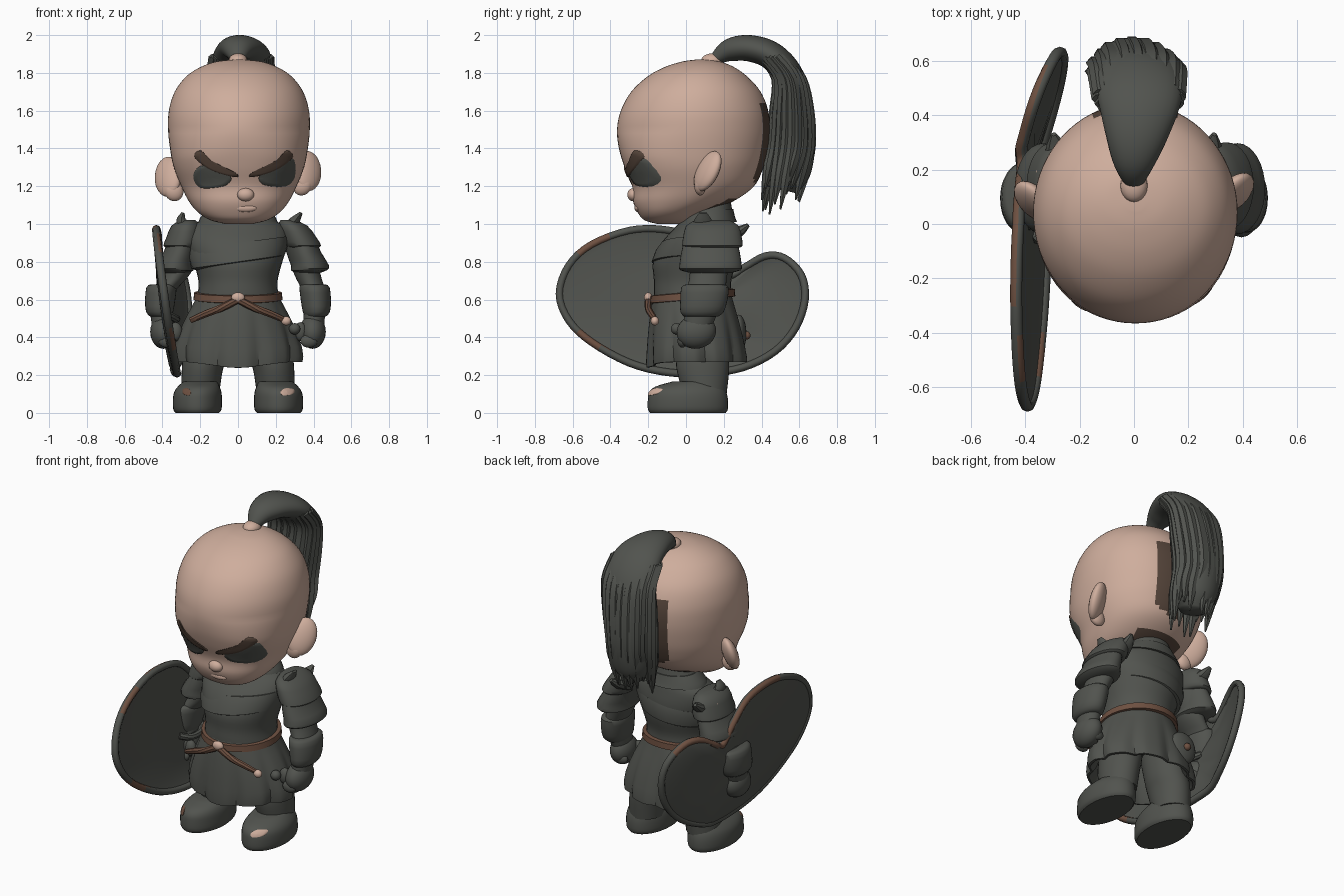
import bpy, bmesh, math, random
from mathutils import Vector
from mathutils.bvhtree import BVHTree

random.seed(4)
if "Cube" in bpy.data.objects:
    bpy.data.objects.remove(bpy.data.objects["Cube"])


def material(name, rgb):
    m = bpy.data.materials.new(name)
    m.use_nodes = True
    m.diffuse_color = (*rgb, 1)
    bsdf = m.node_tree.nodes["Principled BSDF"]
    bsdf.inputs["Base Color"].default_value = (*rgb, 1)
    bsdf.inputs["Roughness"].default_value = 0.8
    return m


SKIN = material("skin", (0.62, 0.42, 0.335))
DARK = material("charcoal", (0.083, 0.087, 0.077))
BROWN = material("leather_brown", (0.155, 0.08, 0.052))
BROW = material("dark_brown", (0.09, 0.058, 0.042))


def finish(bm, name, mats, angle=40, rule=None):
    bmesh.ops.recalc_face_normals(bm, faces=bm.faces)
    for f in bm.faces:
        f.smooth = True
        if rule:
            f.material_index = rule(f.calc_center_median())
    me = bpy.data.meshes.new(name)
    bm.to_mesh(me)
    bm.free()
    me.set_sharp_from_angle(angle=math.radians(angle))
    for m in mats if isinstance(mats, list) else [mats]:
        me.materials.append(m)
    ob = bpy.data.objects.new(name, me)
    bpy.context.collection.objects.link(ob)
    return ob


def spline(pts, n=4, closed=False):
    """Catmull-Rom through tuples of any length"""
    out, k = [], len(pts)
    at = lambda i: pts[i % k] if closed else pts[min(max(i, 0), k - 1)]
    for i in range(k if closed else k - 1):
        for j in range(n):
            t = j / n
            out.append(tuple(0.5 * (2 * b + (c - a) * t + (2 * a - 5 * b + 4 * c - d) * t * t
                                    + (3 * b - a - 3 * c + d) * t ** 3)
                             for a, b, c, d in zip(at(i - 1), at(i), at(i + 1), at(i + 2))))
    return out if closed else out + [tuple(pts[-1])]


def skin_rings(name, rings, mats, angle=40, rule=None, loop=False):
    bm = bmesh.new()
    vs = [[bm.verts.new(p) for p in r] for r in rings]
    n = len(vs[0])
    for a, b in zip(vs, vs[1:] + vs[:1] if loop else vs[1:]):
        for i in range(n):
            bm.faces.new((a[i], a[(i + 1) % n], b[(i + 1) % n], b[i]))
    if not loop:
        bm.faces.new(vs[0])
        bm.faces.new(vs[-1])
    return finish(bm, name, mats, angle, rule)


def loft(name, rings, mats, n=4, seg=32, shape=None, **kw):
    """Level oval rings given as (z, cx, cy, rx, ry)"""
    out = []
    for z, cx, cy, rx, ry in spline(rings, n):
        ring = []
        for i in range(seg):
            a = math.tau * i / seg
            k, dz = shape(a, z) if shape else (1, 0)
            ring.append((cx + rx * k * math.cos(a), cy + ry * k * math.sin(a), z + dz))
        out.append(ring)
    return skin_rings(name, out, mats, **kw)


def cord(name, pts, mats, n=4, seg=8, loop=False, **kw):
    """Round tube through points given as (x, y, z, width, thickness)"""
    pts = spline(pts, n, loop)
    rings, k = [], len(pts)
    for i, p in enumerate(pts):
        a = pts[(i - 1) % k] if loop else pts[max(i - 1, 0)]
        b = pts[(i + 1) % k] if loop else pts[min(i + 1, k - 1)]
        t = (Vector(b[:3]) - Vector(a[:3])).normalized()
        side = Vector((1, 0, 0)) - t * t.x
        side = side.normalized() if side.length > 0.15 else Vector((0, 1, 0)).cross(t).normalized()
        up = t.cross(side)
        rings.append([Vector(p[:3]) + side * p[3] * math.cos(q) + up * p[4] * math.sin(q)
                      for q in (math.tau * j / seg for j in range(seg))])
    return skin_rings(name, rings, mats, loop=loop, **kw)


def ball(name, loc, size, mats, rot=(0, 0, 0)):
    bm = bmesh.new()
    bmesh.ops.create_uvsphere(bm, u_segments=20, v_segments=12, radius=1)
    ob = finish(bm, name, mats, 60)
    ob.location, ob.scale, ob.rotation_euler = loc, size, rot


def decal(name, target, outline, mat, lift=0.005):
    """Thin plate laid on the front of a part, outline in x and z"""
    tree = BVHTree.FromPolygons([v.co for v in target.data.vertices],
                                [p.vertices for p in target.data.polygons])
    pts = spline(outline, 3, True)
    cx, cz = (sum(p[i] for p in pts) / len(pts) for i in (0, 1))
    rings = []
    for s in (1.03, 1, 0.75, 0.5, 0.25, 0.02):
        ring = []
        for x, z in pts:
            o = Vector((cx + (x - cx) * s, -2, cz + (z - cz) * s))
            hit = tree.ray_cast(o, Vector((0, 1, 0)))[0] or tree.find_nearest(o)[0]
            ring.append(hit + Vector((0, 0.002 if s > 1 else -lift, 0)))
        rings.append(ring)
    skin_rings(name, rings, mat, 70)


# Head, given as (z, half width, front y, back y)
profile = [(1.0, .07, -.15, -.03), (1.02, .15, -.22, .03), (1.06, .215, -.255, .11), (1.12, .265, -.28, .25),
           (1.2, .305, -.285, .36), (1.3, .345, -.325, .41), (1.4, .365, -.355, .435), (1.5, .375, -.365, .445),
           (1.6, .371, -.345, .435), (1.7, .34, -.29, .395), (1.78, .28, -.205, .325), (1.83, .205, -.115, .255),
           (1.86, .12, -.02, .18), (1.87, .03, .05, .1)]


def face_shape(a, z):
    p = 2 + .35 * max(0, min(1, (1.5 - z) / .15)) * (math.sin(a) < 0)
    return (abs(math.cos(a)) ** p + abs(math.sin(a)) ** p) ** (-1 / p), 0


def hairline(c):
    nape = c.z < 1.13 and c.y > .1 and abs(c.x) < .16
    return int(nape or (c.y > .36 and abs(c.x) < .15 and 1.17 < c.z < 1.64))


head = loft("head", [(z, .005, (f + b) / 2, w, (b - f) / 2) for z, w, f, b in profile], [SKIN, BROW], n=5, seg=72,
            angle=70, shape=face_shape, rule=hairline)
ball("nose", (.04, -.278, 1.155), (.045, .033, .035), SKIN)
ball("lips", (.04, -.255, 1.085), (.06, .018, .022), SKIN)
right_eye = [(-.235, 1.26), (-.2, 1.305), (-.13, 1.305), (-.05, 1.26), (-.04, 1.23), (-.08, 1.2), (-.18, 1.19), (-.22, 1.21)]
left_eye = [(.3, 1.25), (.295, 1.34), (.25, 1.335), (.19, 1.305), (.12, 1.26), (.115, 1.23), (.15, 1.205), (.25, 1.2)]
brow = [(-.23, 1.355), (-.195, 1.388), (-.14, 1.335), (-.02, 1.275), (-.005, 1.25), (-.07, 1.26), (-.16, 1.295)]
decal("right_eye", head, right_eye, DARK)
decal("left_eye", head, left_eye, DARK)
decal("right_brow", head, brow, BROW, 0.009)
decal("left_brow", head, [(.06 - x, z) for x, z in brow], BROW, 0.009)

# Topknot: main body of hair, then loose strands
ball("topknot_base", (0, .14, 1.865), (.05, .06, .038), SKIN)
tail = [(0, .15, 1.87, .035, .03), (.0, .23, 1.92, .08, .06), (.01, .34, 1.93, .12, .07),
        (.02, .46, 1.885, .155, .075), (.015, .545, 1.77, .165, .085), (.0, .56, 1.6, .16, .115),
        (-.01, .557, 1.42, .145, .128), (-.01, .53, 1.27, .13, .125), (-.01, .51, 1.18, .07, .08)]
cord("ponytail", tail, DARK, n=5, seg=28, angle=60)
for i in range(20):
    a = math.tau * i / 20
    c, s = math.cos(a) * .92, -math.sin(a) * .86
    low, r = random.uniform(1.04, 1.2), random.uniform(.026, .038)
    path = [(x + w * c, y + t * s, z, r, .024) for x, y, z, w, t in tail[3:7]]
    path += [(.138 * c, .53 + .12 * s, (low + 1.42) / 2, r, .026), (.125 * c, .5 + .115 * s, low, .005, .005)]
    cord(f"hair_strand_{i}", path, DARK, seg=6)

# Torso with wraps and collar
loft("torso", [(.5, 0, .04, .24, .2), (.62, 0, .035, .215, .205), (.7, 0, .035, .21, .205), (.8, 0, .045, .235, .22),
               (.9, 0, .07, .265, .2), (.98, 0, .1, .25, .16), (1.04, 0, .12, .17, .13), (1.13, 0, .13, .12, .105)], DARK)
loft("collar", [(1.01, 0, .12, .21, .15), (1.035, 0, .12, .2, .14), (1.08, 0, .125, .15, .125)], DARK, n=1)
loft("chest_wrap", [(.79, 0, .045, .225, .21), (.8, 0, .045, .245, .227), (.86, 0, .06, .263, .22), (.9, 0, .07, .262, .2)],
     DARK, n=1, shape=lambda a, z: (1, .035 * math.cos(a)))


# Pleated skirt with an open underside and a longer front panel
def pleats(a, z):
    depth = max(0, .6 - z) / .33
    wave = abs((a / math.tau * 9 + .25) % 1 - .5) * 2
    wave = min(1, wave * 1.8)
    front = max(0, -math.sin(a)) ** 6
    return 1 + .09 * depth * (wave - .6), -.03 * depth * front


loft("pleated_skirt", [(.48, 0, .05, .2, .18), (.3, 0, .055, .29, .23), (.27, 0, .06, .33, .26), (.35, 0, .055, .33, .256),
                       (.48, 0, .045, .285, .238), (.6, 0, .035, .225, .212), (.64, 0, .035, .21, .2)],
     DARK, n=2, seg=108, shape=pleats, angle=30)

# Belt, buckle and hanging straps
belt = [(.595, .215, .205), (.6, .236, .226), (.637, .232, .224), (.642, .205, .2)]
loft("belt", [(z, 0, .035, rx, ry) for z, rx, ry in belt], BROWN, n=1, shape=lambda a, z: (1, .018 * math.sin(a)))
ball("belt_buckle", (0, -.2, .61), (.036, .022, .028), SKIN)
for s, side in ((1, "left"), (-1, "right")):
    cord(side + "_hanging_strap", [(0, -.2, .6, .02, .018), (s * .09, -.2, .555, .02, .018),
                                   (s * .17, -.185, .525, .02, .018), (s * .25, -.16, .49, .016, .014)], BROWN)
ball("strap_tip", (.255, -.165, .487), (.026, .022, .024), SKIN)
ball("pommel", (.3, -.05, .445), (.03, .03, .03), DARK)
ball("back_pouch", (-.13, .28, .42), (.09, .04, .1), DARK)
ball("pouch_knob", (-.13, .32, .41), (.022, .022, .022), BROWN)

# Ears, arms and legs on both sides; the right upper arm sits inside the shield
for s, side in ((1, "left"), (-1, "right")):
    ball(side + "_ear", (s * .37, .1 + .015 * s, 1.265 + .015 * s), (.082, .042, .115), SKIN, (-.35, s * .35, s * .55))
    ball(side + "_ear_lobe", (s * .34, .06 + .015 * s, 1.19 + .015 * s), (.05, .032, .055), SKIN, (0, s * .5, 0))
    q = 0 if s > 0 else .045
    loft(side + "_arm", [(1.0, s * .27, .13, .05, .1), (.9, s * (.32 - q), .13, .08, .12), (.74, s * (.365 - q), .12, .07, .1),
                         (.62, s * .405, .1, .06, .1), (.45, s * .4, .06, .055, .075)], DARK)
    loft(side + "_shoulder_plate", [(1.02, s * .265, .14, .04, .09), (.99, s * (.29 - q / 3), .14, .078, .14),
                                    (.93, s * (.32 - q * .8), .14, .095, .155), (.885, s * (.342 - q), .14, .098, .16),
                                    (.875, s * (.342 - q), .14, .08, .14)], DARK, n=2)
    loft(side + "_upper_arm_plate", [(.91, s * (.34 - q), .13, .075, .14), (.85, s * (.355 - q), .13, .085, .155),
                                     (.78, s * (.382 - q), .13, .1, .165), (.755, s * (.375 - q), .13, .095, .16),
                                     (.74, s * (.37 - q), .13, .06, .1)], DARK, n=2)
    cord(side + "_shoulder_point", [(s * .265, .09, .97, .035, .06), (s * .3, .09, 1.015, .028, .05),
                                    (s * (.335 - q), .09, 1.06, .008, .02)], DARK)
    cord(side + "_shoulder_rear_tip", [(s * .27, .2, .93, .05, .04), (s * .285, .28, .96, .04, .03),
                                       (s * .295, .33, .995, .01, .01)], DARK)
    loft(side + "_forearm_cuff", [(.68, s * .4, .1, .065, .1), (.665, s * .405, .1, .08, .125), (.6, s * .412, .095, .08, .125),
                                  (.535, s * .415, .085, .072, .115), (.51, s * .41, .08, .055, .09)], DARK, n=2)
    ball(side + "_hand", (s * .395, .055, .43), (.07, .105, .09), DARK, (.2, 0, 0))
    for i in range(4):
        ball(f"{side}_finger_{i}", (s * .375, -.02 + .045 * i, .38 + .006 * i), (.045, .025, .035), DARK)
    ball(side + "_thumb", (s * .33, .0, .43), (.035, .03, .05), DARK)

    loft(side + "_leg", [(.45, s * .15, .07, .11, .14), (.3, s * .175, .085, .115, .14), (.22, s * .19, .09, .108, .138),
                         (.1, s * .2, .1, .1, .115)], DARK)
    boot = loft(side + "_boot", [(0, s * .215, .01, .115, .2), (.02, s * .215, .01, .128, .212), (.07, s * .215, .01, .13, .212),
                                 (.11, s * .213, .01, .125, .204), (.14, s * .208, .02, .11, .18), (.165, s * .2, .055, .09, .13)],
                DARK, n=3)
    patch = [(.225, .11), (.25, .13), (.295, .125), (.29, .1), (.24, .093)]
    decal(side + "_boot_patch", boot, patch if s > 0 else [(-x * .6 - .115, z) for x, z in patch], SKIN if s > 0 else BROWN)
ball("right_shoulder_bare_patch", (-.322, .2, .978), (.045, .035, .016), SKIN, (-.5, -.6, 0))

# Two-lobed shield on the right arm
edge = spline([(-.67, .63), (-.62, .78), (-.5, .89), (-.3, .965), (-.12, .97), (.02, .93), (.13, .83), (.225, .73),
               (.31, .77), (.42, .83), (.52, .82), (.61, .73), (.63, .6), (.58, .45), (.47, .325), (.3, .24),
               (.1, .21), (-.1, .215), (-.3, .265), (-.5, .375), (-.62, .49)], 4, True)


def shield_x(y, z):
    return -.377 - .14 * (z - .6) - .06 * max(0, y) + .42 * max(0, y - .28) - .015 * max(0, -y)


def shield_point(y, z, k, out):
    y, z = .05 + (y - .05) * k, .5 + (z - .5) * k
    return (shield_x(y, z) - out, y, z)


def rim_colour(c):
    outside = c.x < shield_x(c.y, c.z)
    worn_top = outside and -.3 < c.y < .58 and c.z > .68
    worn_front = not outside and -.62 < c.y < -.42 and (.84 < c.z or .34 < c.z < .44)
    return int(worn_top or worn_front)


layers = [(.01, 0), (.5, 0), (.93, 0), (1, -.012), (1, .012), (.93, .022), (.5, .035), (.01, .04)]
skin_rings("shield", [[shield_point(y, z, k, o) for y, z in edge] for k, o in layers], DARK)
rim = [(*shield_point(y, z, 1, 0), .022, .02) for y, z in edge]
cord("shield_rim", rim, [DARK, BROWN], n=1, loop=True, rule=rim_colour, angle=60)
cord("shield_grip", [(-.37, -.06, .52, .02, .02), (-.33, .0, .5, .02, .02), (-.33, .1, .5, .02, .02),
                     (-.37, .16, .52, .02, .02)], DARK)
